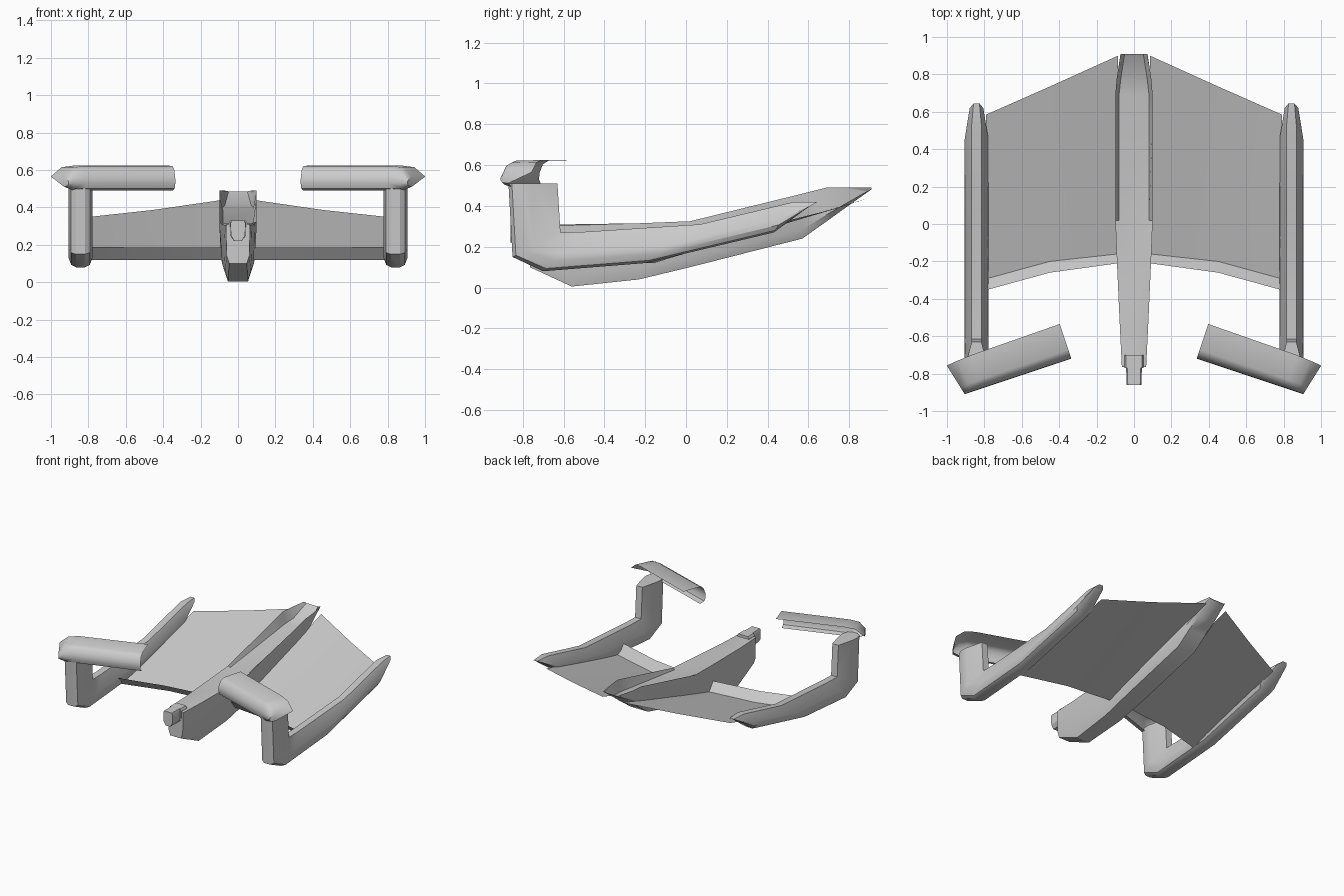
import bpy, bmesh
from mathutils import Vector
from math import radians

cube = bpy.data.objects.get("Cube")
if cube:
    bpy.data.objects.remove(cube, do_unlink=True)

grey = bpy.data.materials.new("light_grey")
grey.use_nodes = True
grey.diffuse_color = (0.6, 0.6, 0.6, 1)
grey.node_tree.nodes["Principled BSDF"].inputs["Base Color"].default_value = (0.6, 0.6, 0.6, 1)


def loft(name, rings, closed=True, caps=(True, True), mirror=False, angle=30):
    """Skin a row of matching sections, optionally capped and mirrored."""
    bm = bmesh.new()
    rows = [[bm.verts.new(p) for p in ring] for ring in rings]
    n = len(rows[0])
    for a, b in zip(rows, rows[1:]):
        for i in range(n if closed else n - 1):
            j = (i + 1) % n
            bm.faces.new((a[i], a[j], b[j], b[i]))
    if caps[0]:
        bm.faces.new(rows[0][::-1])
    if caps[1]:
        bm.faces.new(rows[-1])
    bmesh.ops.recalc_face_normals(bm, faces=bm.faces)
    mesh = bpy.data.meshes.new(name)
    bm.to_mesh(mesh)
    bm.free()
    mesh.materials.append(grey)
    obj = bpy.data.objects.new(name, mesh)
    bpy.context.collection.objects.link(obj)
    bpy.ops.object.select_all(action="DESELECT")
    obj.select_set(True)
    bpy.context.view_layer.objects.active = obj
    bpy.ops.object.shade_smooth_by_angle(angle=radians(angle))
    if mirror:
        mod = obj.modifiers.new("mirror", "MIRROR")
        mod.use_mirror_merge = False
    return obj


# Centre hull: y, bottom z, floor z, rim z, rim half width, floor half width
hull = []
for y, zb, zf, zt, w, wf in (
        (-.765, .10, .31, .305, .065, .05),
        (-.56, .005, .31, .305, .075, .06),
        (-.23, .04, .315, .315, .09, .07),
        (.02, .10, .317, .325, .10, .08),
        (.57, .24, .385, .46, .10, .08),
        (.69, .325, .40, .49, .10, .08),
        (.78, .39, .412, .49, .092, .07),
        (.91, .482, .486, .49, .072, .05)):
    wb, zm = w * .72, zb + (zt - zb) * .2
    right = [(w, zt), (w * .93, zm), (wb, zb)]
    hull.append([(wf, y, zf)] + [(x, y, z) for x, z in right]
                + [(-x, y, z) for x, z in right[::-1]] + [(-wf, y, zf)])
loft("centre_hull", hull)

# Small nose block on the hull front
nose = []
for y, s in ((-.70, 1.2), (-.77, 1.2), (-.77, 1), (-.86, .95)):
    right = [(.035, .33), (.042, .315), (.04, .25), (.02, .22)]
    nose.append([(x * s, y, z) for x, z in right] + [(-x * s, y, z) for x, z in right[::-1]])
loft("nose_block", nose)

# Side rails with upright front posts: outer and inner outline points (y, z)
rail = []
for (yo, zo), (yi, zi), s in (
        ((-.87, .51), (-.63, .51), 1),
        ((-.85, .15), (-.615, .27), 1),
        ((-.70, .08), (-.50, .273), 1),
        ((-.20, .12), (.07, .31), 1),
        ((.43, .27), (.53, .42), 1),
        ((.60, .395), (.645, .42), .6)):
    ring = []
    for t, w in ((0, .024), (.07, .05), (.25, .063), (.45, .06), (1, .026),
                 (1, -.026), (.45, -.06), (.25, -.063), (.07, -.05), (0, -.024)):
        ring.append((.842 + w * s, yo + (yi - yo) * t, zo + (zi - zo) * t))
    rail.append(ring)
loft("side_rail", rail, mirror=True)

# Thin deck between hull and rails, with a raised front lip
deck = [
    [(.085, -.21, .185), (.085, -.16, .12), (.085, .90, .44)],
    [(.45, -.26, .185), (.45, -.20, .12), (.45, .735, .387)],
    [(.815, -.36, .19), (.815, -.30, .12), (.79, .585, .35)],
]
loft("deck", deck, closed=False, caps=(False, False), mirror=True)

# Swept front winglets: open-backed shells with a rounded closed tip
start = Vector((.335, -.72, 0))
along = Vector((.95, -.316, 0))
back = Vector((.316, .95, 0))
profile = ((.195, .625), (.05, .622), (.02, .605), (.002, .56),
           (0, .53), (.012, .50), (.05, .49))
winglet = []
for u, squash, depth, skew in ((0, 1, 1, 0), (.50, 1, .96, 0),
                               (.56, .9, .93, .1), (.60, .4, .9, .22)):
    winglet.append([start + along * (u + skew * v) + back * v * depth
                    + Vector((0, 0, .525 + (z - .525) * squash)) for v, z in profile])
loft("front_winglet", winglet, closed=False, caps=(False, True), mirror=True, angle=50)
